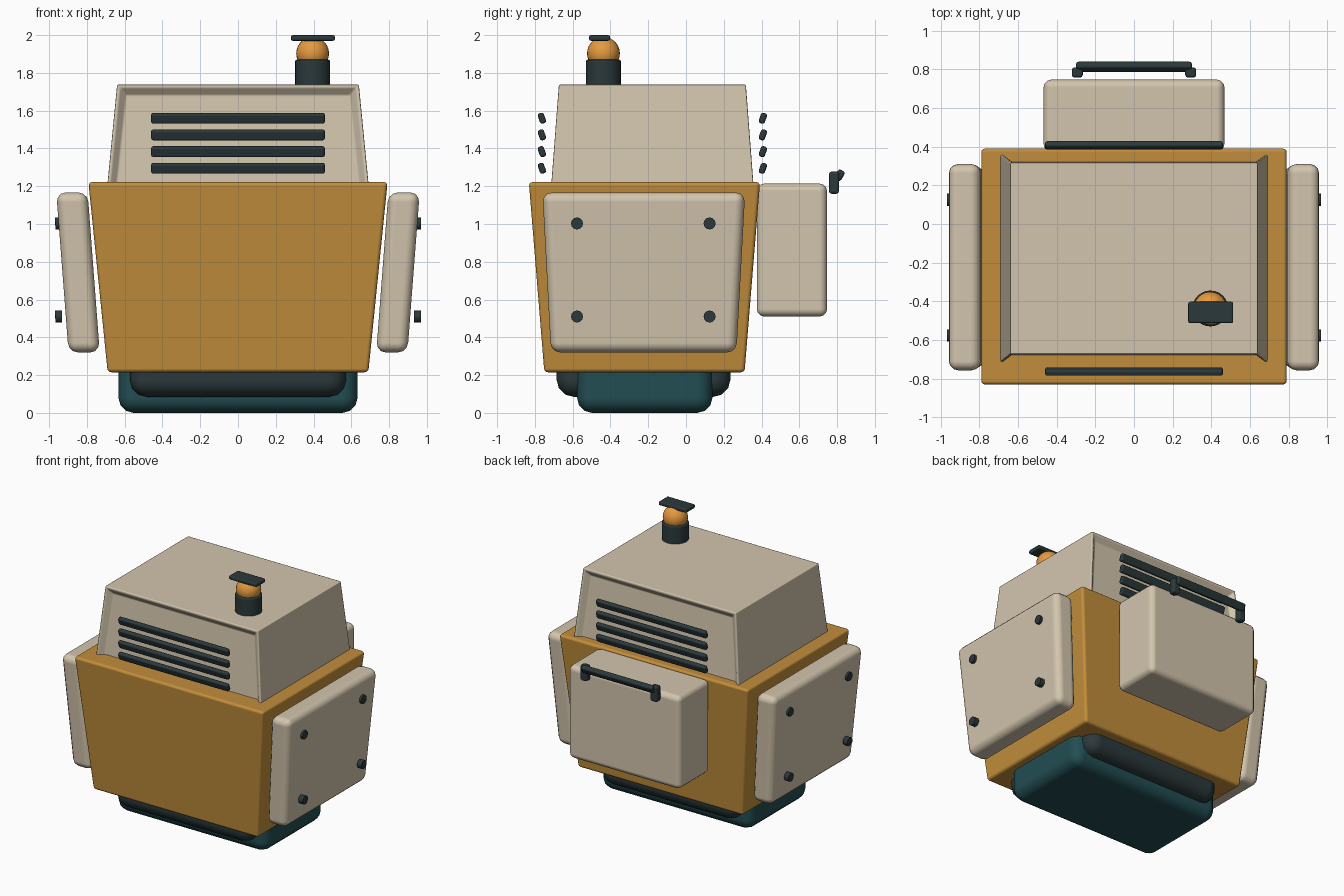
import bpy, bmesh, math
from mathutils import Matrix

if "Cube" in bpy.data.objects:
    bpy.data.objects.remove(bpy.data.objects["Cube"])


def material(name, rgb):
    m = bpy.data.materials.new(name)
    m.diffuse_color = (*rgb, 1)
    m.use_nodes = True
    m.node_tree.nodes["Principled BSDF"].inputs["Base Color"].default_value = m.diffuse_color
    return m


CREAM = material("cream", (0.65, 0.56, 0.42))
OCHRE = material("ochre", (0.54, 0.27, 0.045))
AMBER = material("amber", (0.78, 0.32, 0.05))
DARK = material("dark slate", (0.024, 0.040, 0.043))
TEAL = material("deep teal", (0.016, 0.075, 0.085))


def finish(name, bm, mat, bevel=0.0, segments=3, angle=20):
    bmesh.ops.recalc_face_normals(bm, faces=bm.faces)
    me = bpy.data.meshes.new(name)
    bm.to_mesh(me)
    bm.free()
    me.materials.append(mat)
    me.shade_smooth()
    ob = bpy.data.objects.new(name, me)
    bpy.context.collection.objects.link(ob)
    if bevel:
        b = ob.modifiers.new("rounding", 'BEVEL')
        b.width, b.segments = bevel, segments
        b.limit_method = 'ANGLE'
        b.angle_limit = math.radians(angle)
        b.harden_normals = True
    else:
        me.set_sharp_from_angle(angle=math.radians(40))
    return ob


def block(z0, z1, low, high=None):
    """Tapered box; low and high are (x0, x1, y0, y1) at z0 and z1."""
    bm = bmesh.new()
    rings = []
    for z, (x0, x1, y0, y1) in ((z0, low), (z1, high or low)):
        rings.append([bm.verts.new(p) for p in
                      ((x0, y0, z), (x1, y0, z), (x1, y1, z), (x0, y1, z))])
    a, b = rings
    bm.faces.new(a[::-1])
    bm.faces.new(b)
    for i in range(4):
        j = (i + 1) % 4
        bm.faces.new((a[i], a[j], b[j], b[i]))
    bmesh.ops.recalc_face_normals(bm, faces=bm.faces)
    return bm


def bar(name, half_len, thick, tall, y, z, tilt, bevel):
    """Long bar along x, tilted about its own axis."""
    bm = block(-tall / 2, tall / 2, (-half_len, half_len, -thick / 2, thick / 2))
    ob = finish(name, bm, DARK, bevel, 2)
    ob.location = (0, y, z)
    ob.rotation_euler.x = math.radians(tilt)
    return ob


def cylinder(name, r, depth, loc, axis, mat, sides, bevel=0.0):
    bm = bmesh.new()
    bmesh.ops.create_cone(bm, cap_ends=True, segments=sides, radius1=r, radius2=r, depth=depth)
    rot = Matrix.Rotation(math.pi / 2, 4, 'Y') if axis == 'X' else Matrix.Identity(4)
    bmesh.ops.transform(bm, matrix=Matrix.Translation(loc) @ rot, verts=bm.verts)
    return finish(name, bm, mat, bevel, 2, 40)


# Feet under the body
finish("base_foot", block(0, 0.42, (-0.633, 0.633, -0.577, 0.14)), TEAL, 0.08)
finish("base_skirt", block(0.085, 0.42, (-0.572, 0.572, -0.685, 0.235)), DARK, 0.09)

# Main body, wider at the top
finish("body", block(0.215, 1.222, (-0.69, 0.69, -0.75, 0.31),
                     (0.792, -0.792, 0.392, -0.832)[1::-1] + (-0.832, 0.392)), OCHRE, 0.02)

# Upper housing with sunken front and back panels
bm = block(1.12, 1.738, (-0.70, 0.70, -0.72, 0.364), (-0.64, 0.64, -0.673, 0.317))
for thickness, depth in ((0.022, 0), (0.05, -0.035)):
    ends = sorted((f for f in bm.faces if abs(f.normal.y) > 0.9),
                  key=lambda f: f.calc_area())
    if depth:
        ends = panels
    bmesh.ops.inset_individual(bm, faces=ends, thickness=thickness, depth=depth)
    panels = ends
finish("upper_housing", bm, CREAM, 0.016, 2)

# Vent bars in front of both panels
for side, label in ((-1, "front"), (1, "back")):
    for i, z in enumerate((1.295, 1.383, 1.472, 1.56)):
        bar(f"{label}_vent_bar_{i + 1}", 0.46, 0.034, 0.058,
            -0.178 + side * 0.585, z, -20 * side, 0.012)

# Side pads leaning with the body, and their bolts
for s, label in ((-1, "left"), (1, "right")):
    low = sorted((s * 0.732, s * 0.897)) + [-0.715, 0.267]
    high = sorted((s * 0.796, s * 0.962)) + [-0.76, 0.313]
    finish(f"{label}_side_pad", block(0.32, 1.167, low, high), CREAM, 0.05)
    for z in (0.51, 1.003):
        for y in (-0.577, 0.125):
            cylinder(f"{label}_bolt", 0.032, 0.037, (s * 0.949, y, z), 'X', DARK, 12)

# Rear box with its handle
finish("rear_box", block(0.51, 1.214, (-0.468, 0.468, 0.375, 0.747)), CREAM, 0.04)
bar("handle_grip", 0.30, 0.04, 0.058, 0.813, 1.258, -30, 0.013)
for s, label in ((-1, "left"), (1, "right")):
    x0, x1 = sorted((s * 0.265, s * 0.322))
    finish(f"{label}_handle_post", block(1.16, 1.278, (x0, x1, 0.757, 0.81)), DARK, 0.014, 2)

# Warning lamp: socket, globe and cover plate
cylinder("lamp_socket", 0.093, 0.17, (0.395, -0.437, 1.785), 'Z', DARK, 24, 0.01)
bm = bmesh.new()
bmesh.ops.create_uvsphere(bm, u_segments=24, v_segments=14, radius=0.087,
                          matrix=Matrix.Translation((0.395, -0.437, 1.903)))
finish("lamp_globe", bm, AMBER)
finish("lamp_cover", block(1.97, 2.0, (0.28, 0.513, -0.513, -0.402)), DARK, 0.01, 2)
